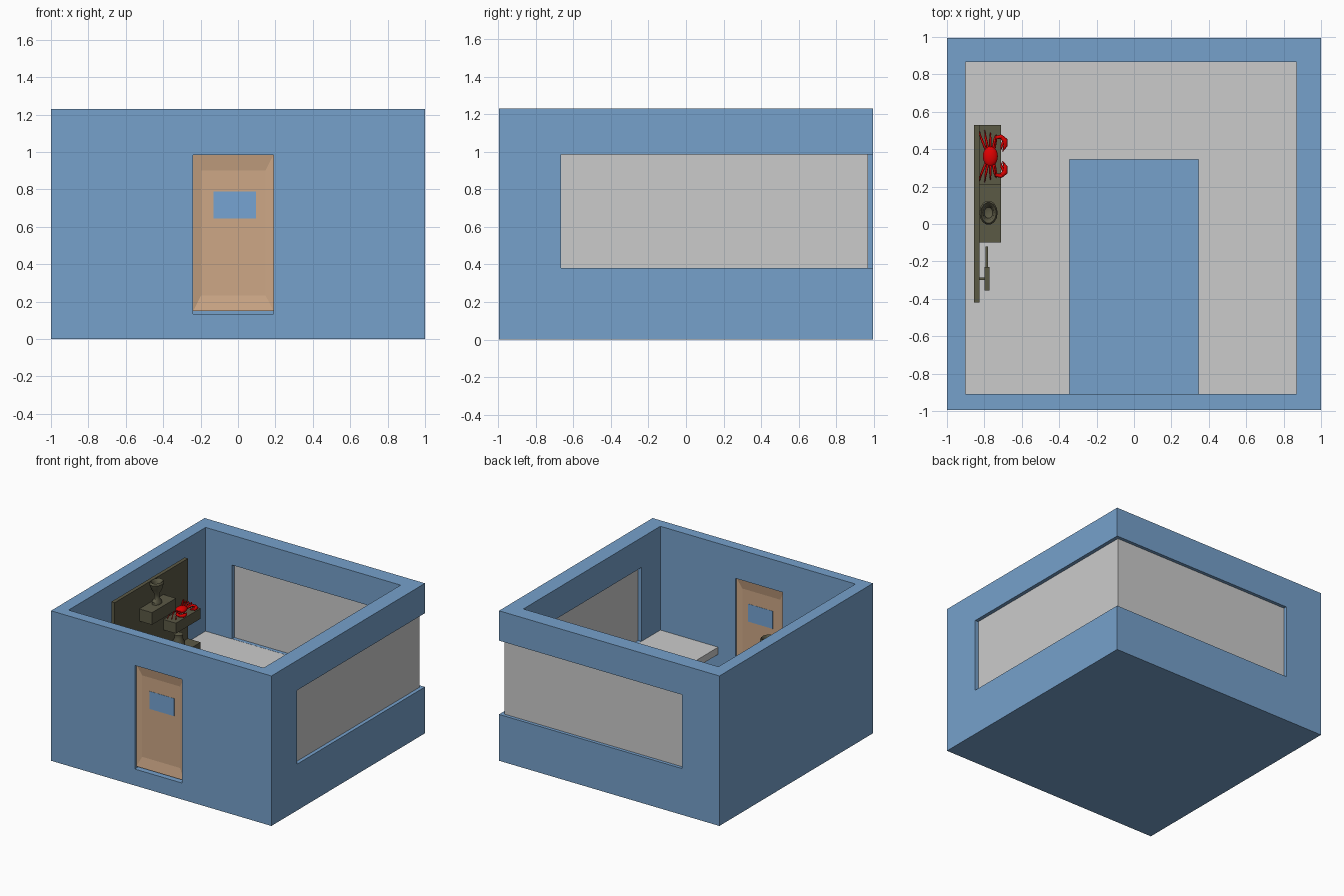
import bpy, bmesh, math
from mathutils import Vector

cube = bpy.data.objects.get("Cube")
if cube:
    bpy.data.objects.remove(cube, do_unlink=True)


def material(name, r, g, b):
    m = bpy.data.materials.new(name)
    m.use_nodes = True
    m.diffuse_color = (r, g, b, 1)
    m.node_tree.nodes["Principled BSDF"].inputs["Base Color"].default_value = (r, g, b, 1)
    return m


BLUE = material("wall blue", 0.18, 0.355, 0.6)
PANE = material("pane blue", 0.18, 0.37, 0.65)
GREY = material("pale grey", 0.6, 0.6, 0.6)
TAN = material("door tan", 0.61, 0.39, 0.24)
OLIVE = material("dark olive", 0.105, 0.1, 0.06)
RED = material("crab red", 0.75, 0.0, 0.0)


def finish(name, bm, mat):
    bmesh.ops.recalc_face_normals(bm, faces=bm.faces)
    mesh = bpy.data.meshes.new(name)
    bm.to_mesh(mesh)
    bm.free()
    obj = bpy.data.objects.new(name, mesh)
    bpy.context.collection.objects.link(obj)
    if mat:
        mesh.materials.append(mat)
    return obj


def box(name, x, y, z, mat=None):
    bm = bmesh.new()
    bmesh.ops.create_cube(bm, size=1)
    for v in bm.verts:
        v.co = [a + (c + 0.5) * (b - a) for c, (a, b) in zip(v.co, (x, y, z))]
    return finish(name, bm, mat)


def slab(name, outline, z0, z1, mat):
    bm = bmesh.new()
    face = bm.faces.new([bm.verts.new((x, y, z0)) for x, y in outline])
    new = bmesh.ops.extrude_face_region(bm, geom=[face])["geom"]
    top = [g for g in new if isinstance(g, bmesh.types.BMVert)]
    bmesh.ops.translate(bm, verts=top, vec=(0, 0, z1 - z0))
    return finish(name, bm, mat)


def smooth(obj):
    bpy.ops.object.select_all(action='DESELECT')
    obj.select_set(True)
    bpy.context.view_layer.objects.active = obj
    bpy.ops.object.shade_smooth_by_angle(angle=math.radians(40))


def lathe(name, profile, center, mat, sides=14, squash=1.0):
    bm = bmesh.new()
    vs = [bm.verts.new((r, 0, z)) for r, z in profile]
    es = [bm.edges.new(p) for p in zip(vs, vs[1:])]
    bmesh.ops.spin(bm, geom=vs + es, axis=(0, 0, 1), cent=(0, 0, 0),
                   angle=math.tau, steps=sides, use_duplicate=False)
    bmesh.ops.remove_doubles(bm, verts=bm.verts, dist=0.0004)
    for v in bm.verts:
        v.co = Vector((v.co.x * squash, v.co.y, v.co.z)) + Vector(center)
    return finish(name, bm, mat)


def limb(name, points, radii, mat):
    curve = bpy.data.curves.new(name, 'CURVE')
    curve.dimensions = '3D'
    curve.bevel_depth = 1
    curve.bevel_resolution = 1
    curve.use_fill_caps = True
    spline = curve.splines.new('POLY')
    spline.points.add(len(points) - 1)
    for p, co, r in zip(spline.points, points, radii):
        p.co = (*co, 1)
        p.radius = r
    curve.materials.append(mat)
    obj = bpy.data.objects.new(name, curve)
    bpy.context.collection.objects.link(obj)
    return obj


# Shell with the room, corner window and doorway cut out
walls = box("walls", (-1, 1), (-0.995, 0.995), (0, 1.23), BLUE)
cutters = [
    box("room_cutter", (-0.9, 0.87), (-0.91, 0.865), (0.13, 1.5)),
    box("side_window_cutter", (0.8, 1.1), (-0.665, 1.1), (0.38, 0.985)),
    box("back_window_cutter", (-0.66, 1.1), (0.8, 1.1), (0.38, 0.985)),
    box("door_cutter", (-0.24, 0.19), (-1.1, -0.8), (0.135, 0.985)),
]
bpy.context.view_layer.objects.active = walls
for c in cutters:
    mod = walls.modifiers.new(c.name, 'BOOLEAN')
    mod.operation = 'DIFFERENCE'
    mod.solver = 'EXACT'
    mod.object = c
    bpy.ops.object.modifier_apply(modifier=mod.name)
    bpy.data.objects.remove(c, do_unlink=True)

# Corner window panel and U-shaped counter
slab("corner_window", [(0.97, -0.665), (0.97, 0.968), (-0.66, 0.968), (-0.66, 0.895),
                       (0.9, 0.895), (0.9, -0.665)], 0.38, 0.985, GREY)
slab("counter", [(-0.9, -0.91), (-0.345, -0.91), (-0.345, 0.345), (0.345, 0.345),
                 (0.345, -0.91), (0.87, -0.91), (0.87, 0.865), (-0.9, 0.865)],
     0.32, 0.379, GREY)

# Door with a sloped recess on both sides
door = box("door", (-0.24, 0.19), (-0.975, -0.925), (0.15, 0.985), TAN)
bm = bmesh.new()
bm.from_mesh(door.data)
bm.normal_update()
for f in [f for f in bm.faces if abs(f.normal.y) > 0.9]:
    n, mid = f.normal.copy(), f.calc_center_median()
    bmesh.ops.inset_individual(bm, faces=[f], thickness=0.01)
    for v, (sx, sz) in zip(f.verts, [(v.co.x > mid.x, v.co.z > mid.z) for v in f.verts]):
        v.co.x = mid.x + 0.8 * 0.215 * (1 if sx else -1)
        v.co.z = mid.z + 0.8 * 0.4175 * (1 if sz else -1)
        v.co.y -= n.y * 0.015
bm.to_mesh(door.data)
bm.free()
for side, y in (("outer", -0.962), ("inner", -0.942)):
    box(side + "_door_pane", (-0.13, 0.095), (y, y + 0.004), (0.645, 0.79), PANE)

# Display board with box shelves
box("display_board", (-0.855, -0.825), (-0.42, 0.53), (0.38, 1.123), OLIVE)
for name, y0, y1, z0, z1 in (("upper_shelf", -0.1, 0.21, 0.85, 0.95),
                             ("middle_shelf", 0.21, 0.53, 0.66, 0.745),
                             ("lower_shelf", 0.21, 0.53, 0.4, 0.467)):
    box(name, (-0.825, -0.71), (y0, y1), (z0, z1), OLIVE)

# Goblet on the upper shelf and a small jar on the lower one
goblet = [(0, 0), (0.045, 0), (0.045, 0.02), (0.025, 0.04), (0.025, 0.08), (0.05, 0.12),
          (0.065, 0.165), (0.055, 0.18), (0.04, 0.165), (0.03, 0.12), (0, 0.11)]
smooth(lathe("goblet", goblet, (-0.778, 0.06, 0.95), OLIVE, squash=0.75))
jar = [(0, 0), (0.04, 0), (0.05, 0.06), (0.03, 0.1), (0.035, 0.13), (0, 0.14)]
smooth(lathe("jar", jar, (-0.77, 0.33, 0.467), OLIVE))

# Hand tool hung beside the shelves
box("tool_barrel", (-0.795, -0.78), (-0.24, -0.12), (0.64, 0.665), OLIVE)
box("tool_body", (-0.8, -0.773), (-0.355, -0.23), (0.625, 0.68), OLIVE)
box("tool_grip", (-0.797, -0.777), (-0.34, -0.305), (0.54, 0.63), OLIVE)
box("tool_hook", (-0.826, -0.79), (-0.30, -0.285), (0.645, 0.66), OLIVE)

# Crab on the middle shelf: shell, legs, claws
cx, cy, cz = -0.768, 0.362, 0.785
bm = bmesh.new()
bmesh.ops.create_uvsphere(bm, u_segments=20, v_segments=12, radius=1)
for v in bm.verts:
    v.co = (cx + v.co.x * 0.04, cy + v.co.y * 0.056, cz + v.co.z * 0.024)
smooth(finish("crab_shell", bm, RED))
for side, s in (("left", 1), ("right", -1)):
    for i in range(4):
        lean = (i - 2.0) * 0.022
        reach = 0.15 - 0.012 * i if i else 0.14
        limb(f"crab_{side}_leg_{i + 1}",
             [(cx + lean * 0.6, cy + s * 0.04, cz),
              (cx + lean * 1.1, cy + s * 0.095, cz + 0.025),
              (cx + lean * 1.4, cy + s * reach, cz - 0.036)],
             [0.007, 0.006, 0.002], RED)
    limb(f"crab_{side}_arm",
         [(cx + 0.02, cy + s * 0.045, cz), (cx + 0.03, cy + s * 0.1, cz + 0.005),
          (cx + 0.06, cy + s * 0.105, cz)], [0.009, 0.01, 0.012], RED)
    limb(f"crab_{side}_claw",
         [(cx + 0.055, cy + s * 0.108, cz), (cx + 0.078, cy + s * 0.085, cz),
          (cx + 0.08, cy + s * 0.055, cz), (cx + 0.065, cy + s * 0.025, cz)],
         [0.01, 0.015, 0.011, 0.002], RED)
    limb(f"crab_{side}_pincer",
         [(cx + 0.07, cy + s * 0.075, cz), (cx + 0.06, cy + s * 0.055, cz),
          (cx + 0.055, cy + s * 0.03, cz)], [0.009, 0.007, 0.002], RED)
